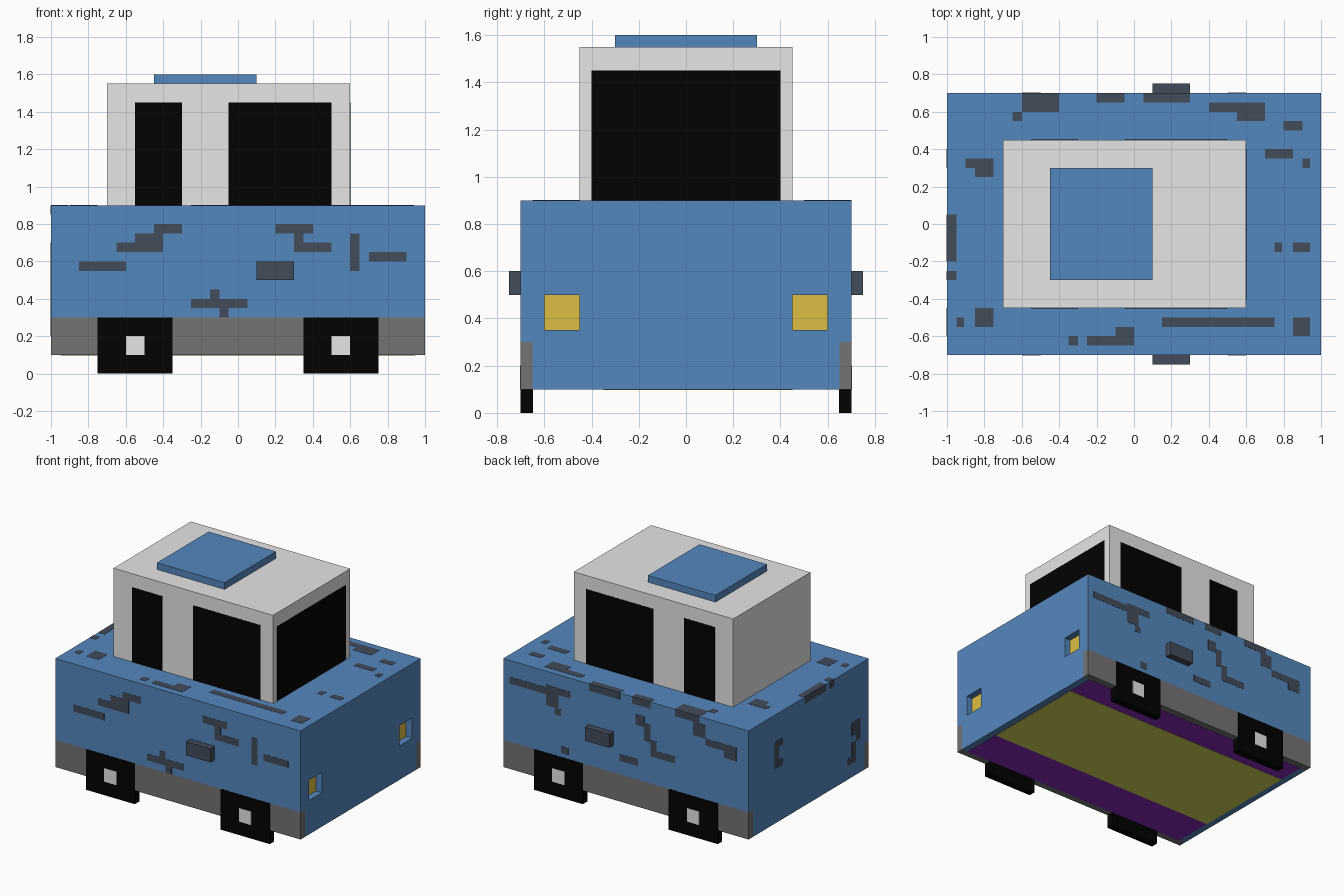
import bpy, bmesh

if "Cube" in bpy.data.objects:
    bpy.data.objects.remove(bpy.data.objects["Cube"])


def material(name, r, g, b):
    lin = [((c / 255 + 0.055) / 1.055) ** 2.4 if c > 10 else c / 255 / 12.92 for c in (r, g, b)]
    m = bpy.data.materials.new(name)
    m.diffuse_color = (*lin, 1)
    m.use_nodes = True
    m.node_tree.nodes["Principled BSDF"].inputs["Base Color"].default_value = m.diffuse_color
    return m


BLUE = material("body blue", 84, 135, 190)
SLATE = material("slate patches", 66, 76, 91)
GREY = material("skirt grey", 117, 115, 117)
LIGHT = material("cabin light grey", 230, 230, 230)
BLACK = material("black", 2, 2, 2)
YELLOW = material("lamp yellow", 221, 190, 66)
OLIVE = material("floor olive", 213, 213, 85)
PURPLE = material("floor purple", 133, 42, 188)


def finish(name, bm, mat):
    bmesh.ops.recalc_face_normals(bm, faces=bm.faces)
    me = bpy.data.meshes.new(name)
    bm.to_mesh(me)
    bm.free()
    me.materials.append(mat)
    ob = bpy.data.objects.new(name, me)
    bpy.context.collection.objects.link(ob)
    return ob


def boxes(name, mat, items):
    """One object made of boxes given as (x0, x1, y0, y1, z0, z1)."""
    bm = bmesh.new()
    for x0, x1, y0, y1, z0, z1 in items:
        for v in bmesh.ops.create_cube(bm, size=1)["verts"]:
            v.co = (x1 if v.co.x > 0 else x0, y1 if v.co.y > 0 else y0, z1 if v.co.z > 0 else z0)
    return finish(name, bm, mat)


def both(x0, x1, y0, y1, z0, z1):
    """A box and its mirror image across y = 0."""
    return [(x0, x1, y0, y1, z0, z1), (x0, x1, -y1, -y0, z0, z1)]


T = 0.0015  # plate thickness

# Main body: stepped profile extruded along x, stepped in behind the skirts
bm = bmesh.new()
profile = [(-.65, .1), (.65, .1), (.65, .3), (.7, .3), (.7, .9), (-.7, .9), (-.7, .3), (-.65, .3)]
face = bm.faces.new([bm.verts.new((-1, y, z)) for y, z in profile])
ext = bmesh.ops.extrude_face_region(bm, geom=[face])["geom"]
bmesh.ops.translate(bm, vec=(2, 0, 0), verts=[v for v in ext if isinstance(v, bmesh.types.BMVert)])
body = finish("body", bm, BLUE)

# Headlight recesses
cutter = boxes("headlight_cutter", BLUE, both(.95, 1.1, .45, .6, .35, .5))
cutter.hide_render = True
cutter.hide_viewport = True
cut = body.modifiers.new("headlight_recess", "BOOLEAN")
cut.operation = "DIFFERENCE"
cut.solver = "EXACT"
cut.object = cutter
boxes("headlights", YELLOW, both(.945, .95 + T, .45, .6, .35, .5))

# Side skirts and underside
boxes("side_skirts", GREY, both(-1, 1, .65, .7, .1, .3))
boxes("floor", PURPLE, [(-.95, .95, -.65, .65, .1 - T, .102)])
boxes("floor_panel", OLIVE, [(-.95, .95, -.35, .45, .1 - 2 * T, .1 - T)])

# Wheels and hubs
for label, x in (("rear", -.55), ("front", .55)):
    boxes(label + "_wheels", BLACK, both(x - .2, x + .2, .649, .7 + T, 0, .3))
    boxes(label + "_hubs", LIGHT, both(x - .05, x + .05, .7, .7 + 2 * T, .1, .2))

# Cabin, windows and roof panel
boxes("cabin", LIGHT, [(-.7, .6, -.45, .45, .9, 1.55)])
boxes("side_windows", BLACK, both(-.55, -.3, .449, .45 + T, .9, 1.45)
      + both(-.05, .5, .449, .45 + T, .9, 1.45))
boxes("windscreen", BLACK, [(.599, .6 + T, -.4, .4, .9, 1.45)])
boxes("roof_panel", BLUE, [(-.45, .1, -.3, .3, 1.55, 1.6)])

# Side mirrors
boxes("side_mirrors", SLATE, both(.1, .3, .7, .75, .5, .6))

# Worn patches on the near side (x0, x1, z0, z1)
near = [(-.45, -.3, .75, .8), (-.55, -.4, .7, .75), (-.65, -.4, .65, .7), (-.85, -.6, .55, .6),
        (.2, .4, .75, .8), (.3, .35, .7, .75), (.3, .5, .65, .7), (.6, .65, .55, .75),
        (.7, .9, .6, .65), (-.15, -.1, .4, .45), (-.25, .05, .35, .4), (-.1, -.05, .3, .35)]
boxes("near_side_patches", SLATE, [(a, b, -.7 - T, -.699, c, d) for a, b, c, d in near])

# Worn patches on the far side (x0, x1, z0, z1)
far = [(.6, .95, .73, .78), (.45, .65, .75, .8), (.55, .65, .65, .75), (.53, .58, .6, .65),
       (-.15, -.08, .7, .78), (-.2, -.15, .6, .73), (-.25, -.2, .5, .62), (-.4, -.2, .5, .55),
       (-.6, -.4, .85, .9), (-.65, -.55, .75, .85), (-.9, -.65, .7, .75), (-.9, -.8, .65, .7),
       (-.2, -.05, .85, .9), (.05, .3, .85, .9), (-.1, .05, .4, .45), (.47, .53, .33, .38)]
boxes("far_side_patches", SLATE, [(a, b, .699, .7 + T, c, d) for a, b, c, d in far])

# Worn patches on the deck (x0, x1, y0, y1)
top = [(-.6, -.4, .6, .7), (-.65, -.6, .55, .6), (-.2, -.05, .65, .7), (.05, .3, .65, .7),
       (.4, .7, .6, .65), (.55, .7, .55, .6), (.8, .9, .5, .55), (.7, .85, .35, .4),
       (.9, .94, .3, .35), (.75, .79, -.15, -.1), (.85, .94, -.15, -.1), (-1, -.95, -.2, .05),
       (-1, -.95, -.3, -.25), (-.9, -.75, .3, .35), (-.85, -.75, .25, .3), (-.95, -.91, -.55, -.5),
       (-.85, -.75, -.55, -.45), (-.35, -.3, -.65, -.6), (-.25, 0, -.65, -.6), (-.1, 0, -.6, -.55),
       (.15, .75, -.55, -.5), (.85, .94, -.6, -.5)]
boxes("deck_patches", SLATE, [(a, b, c, d, .899, .9 + T) for a, b, c, d in top])

# Worn patches on the rear (y0, y1, z0, z1)
rear = [(.3, .4, .65, .7), (.35, .4, .55, .65), (.3, .4, .5, .55), (-.6, -.5, .4, .5),
        (-.6, -.55, .35, .4), (-.55, -.5, .25, .35), (-.55, -.45, .2, .25),
        (-.2, .05, .85, .9), (-.3, -.25, .85, .9)]
boxes("rear_patches", SLATE, [(-1 - T, -.999, a, b, c, d) for a, b, c, d in rear])
